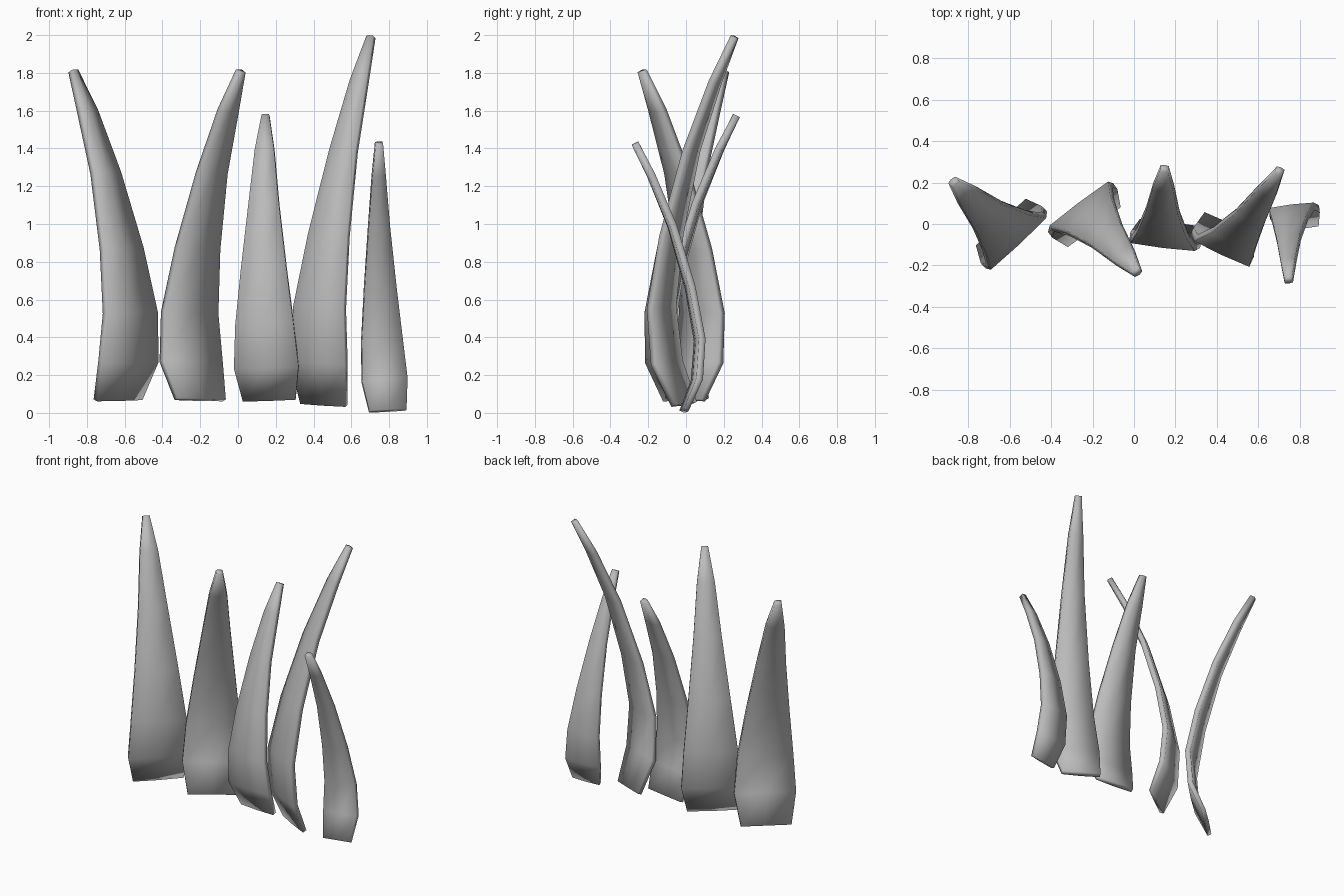
import bpy
import bmesh
from math import radians
from mathutils import Matrix, Vector

cube = bpy.data.objects.get("Cube")
if cube:
    bpy.data.objects.remove(cube, do_unlink=True)

grey = bpy.data.materials.new("plain grey")
grey.use_nodes = True
grey.diffuse_color = (0.5, 0.5, 0.5, 1)
grey.node_tree.nodes["Principled BSDF"].inputs["Base Color"].default_value = (0.5, 0.5, 0.5, 1)

# Blade profile: bend, height, width, thickness
PROFILE = [(0, 0, 0.33, 0.035), (-0.085, 0.2, 0.405, 0.045), (-0.105, 0.46, 0.365, 0.045),
           (-0.045, 0.8, 0.285, 0.045), (0.07, 1.2, 0.19, 0.045), (0.205, 1.53, 0.12, 0.045),
           (0.31, 1.74, 0.045, 0.04)]
# Slightly crowned cross-section: fraction of width, fraction of thickness
SECTION = [(-0.5, -0.4), (0, -0.5), (0.5, -0.4), (0.5, 0.4), (0, 0.5), (-0.5, 0.4)]


def make_blade(name, base, angle, tilt, scale, width_scale):
    """Loft a tapering, bent blade and stand it at its base point."""
    path = [Vector((0, bend * scale, height * scale)) for bend, height, _, _ in PROFILE]
    bm = bmesh.new()
    rings = []
    for i, point in enumerate(path):
        along = (path[min(i + 1, len(path) - 1)] - path[max(i - 1, 0)]).normalized()
        across = Vector((0, along.z, -along.y))
        width = max(PROFILE[i][2] * width_scale, 0.04)
        thickness = PROFILE[i][3]
        rings.append([bm.verts.new(point + Vector((u * width, 0, 0)) + across * v * thickness)
                      for u, v in SECTION])
    n = len(SECTION)
    for low, high in zip(rings, rings[1:]):
        for j in range(n):
            k = (j + 1) % n
            bm.faces.new((low[j], low[k], high[k], high[j]))
    bm.faces.new(rings[0][::-1])
    bm.faces.new(rings[-1])
    for face in bm.faces:
        face.smooth = True
    turn = Matrix.Rotation(radians(angle), 4, "Z") @ Matrix.Rotation(tilt, 4, "Y")
    bm.transform(Matrix.Translation(base) @ turn)
    bmesh.ops.recalc_face_normals(bm, faces=bm.faces)
    mesh = bpy.data.meshes.new(name)
    bm.to_mesh(mesh)
    bm.free()
    mesh.materials.append(grey)
    bpy.context.collection.objects.link(bpy.data.objects.new(name, mesh))


# Row of five blades, alternating their bend direction
make_blade("right_blade", (-0.635, 0.0, 0.07), 43, -0.02, 1.0, 1.0)
make_blade("right_middle_blade", (-0.2, -0.005, 0.07), 217, -0.02, 1.0, 0.97)
make_blade("middle_blade", (0.166, -0.005, 0.07), -7, -0.035, 0.865, 0.85)
make_blade("tall_blade", (0.455, -0.01, 0.045), -25, 0.058, 1.12, 0.8)
make_blade("small_left_blade", (0.793, -0.01, 0.012), 187, 0.055, 0.815, 0.6)
